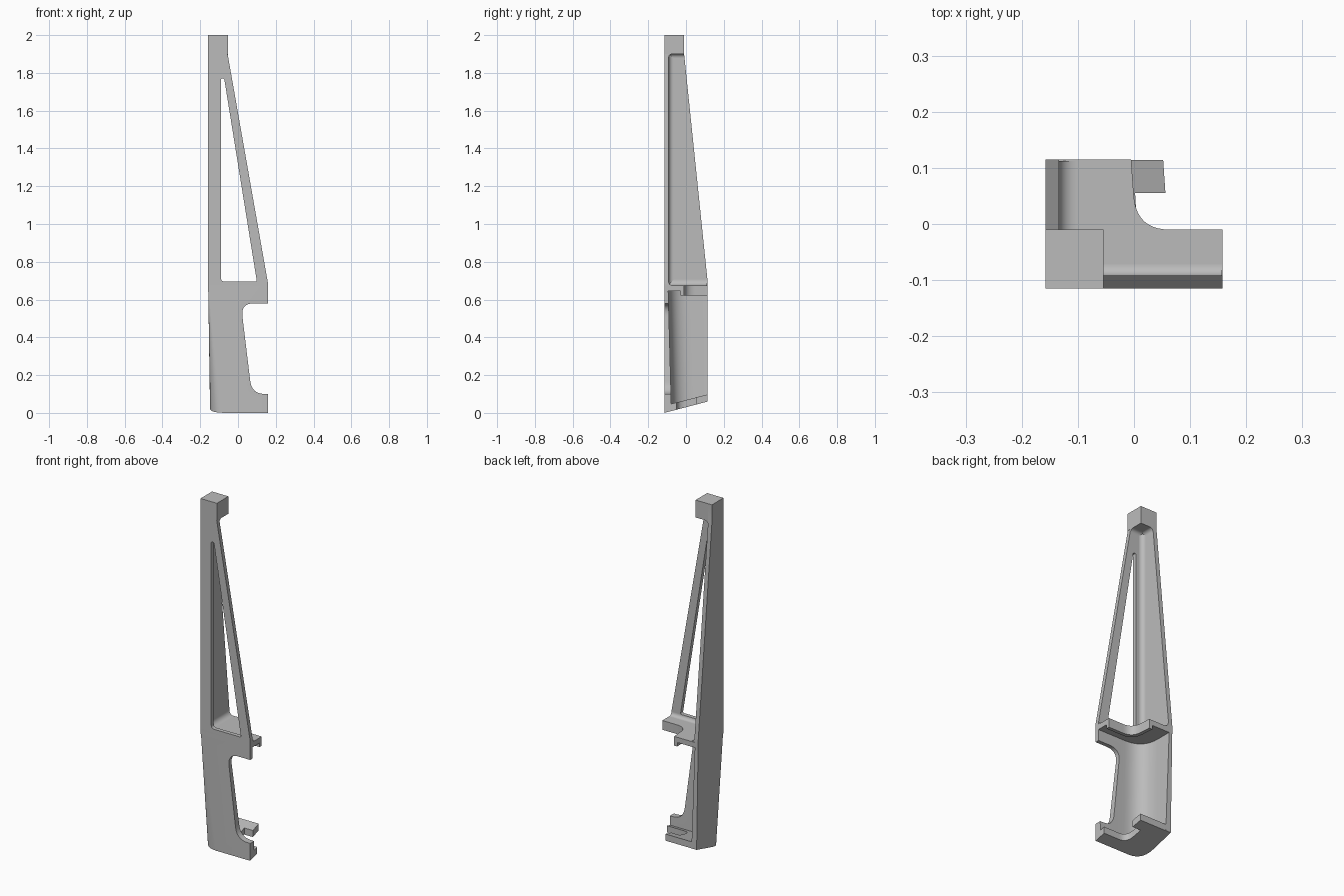
import bpy, bmesh, math
from mathutils import Vector

if "Cube" in bpy.data.objects:
    bpy.data.objects.remove(bpy.data.objects["Cube"])

grey = bpy.data.materials.new("plain_grey")
grey.use_nodes = True
grey.diffuse_color = (0.5, 0.5, 0.5, 1)
grey.node_tree.nodes["Principled BSDF"].inputs["Base Color"].default_value = (0.5, 0.5, 0.5, 1)

# Overall extents and plate faces
X, Y = 0.158, 0.115
IN_X, IN_Y = -0.134, -0.092
SHELF = 0.675
BLOCK = 1.9


def rounded(corners, steps=10):
    """Closed outline; each corner is (u, v) or (u, v, rounding length)."""
    out = []
    for i, c in enumerate(corners):
        p = Vector(c[:2])
        if len(c) == 2:
            out.append(p)
            continue
        a = Vector(corners[i - 1][:2]) - p
        b = Vector(corners[(i + 1) % len(corners)][:2]) - p
        a, b = p + a.normalized() * c[2], p + b.normalized() * c[2]
        for k in range(steps + 1):
            t = k / steps
            out.append(a * (1 - t) ** 2 + p * 2 * t * (1 - t) + b * t * t)
    return out


def loft(name, ring_a, ring_b):
    """Solid between two 3D rings with equal point counts."""
    bm = bmesh.new()
    a = [bm.verts.new(p) for p in ring_a]
    b = [bm.verts.new(p) for p in ring_b]
    n = len(a)
    bm.faces.new(a)
    bm.faces.new(b)
    for i in range(n):
        j = (i + 1) % n
        bm.faces.new((a[i], a[j], b[j], b[i]))
    bmesh.ops.recalc_face_normals(bm, faces=bm.faces)
    mesh = bpy.data.meshes.new(name)
    bm.to_mesh(mesh)
    bm.free()
    mesh.materials.append(grey)
    ob = bpy.data.objects.new(name, mesh)
    bpy.context.collection.objects.link(ob)
    return ob


def prism(name, outline, axis, lo, hi):
    """Extrude a 2D outline along an axis."""
    def place(p, d):
        return {"x": (d, p[0], p[1]), "y": (p[0], d, p[1]), "z": (p[0], p[1], d)}[axis]
    return loft(name, [place(p, lo) for p in outline], [place(p, hi) for p in outline])


def cove(name, corner, r, su, sv, axis, lo, hi):
    """Concave fillet strip filling an inside corner."""
    u, v = corner
    pts = [(u, v)]
    for k in range(9):
        a = math.radians(90 * k / 8)
        pts.append((u + su * r * (1 - math.sin(a)), v + sv * r * (1 - math.cos(a))))
    return prism(name, pts, axis, lo, hi)


def cut(ob, cutter):
    mod = ob.modifiers.new("opening", "BOOLEAN")
    mod.operation = "DIFFERENCE"
    mod.solver = "EXACT"
    mod.object = cutter
    bpy.context.view_layer.update()
    mesh = bpy.data.meshes.new_from_object(ob.evaluated_get(bpy.context.evaluated_depsgraph_get()))
    ob.modifiers.clear()
    ob.data = mesh
    bpy.data.objects.remove(cutter)


def bottom(y):
    """Height of the sloping underside."""
    return 0.06 * (y + Y) / (2 * Y)


# Upper front plate with its tall triangular window
front = prism("front_plate", [(-X, SHELF), (X, SHELF), (X, 0.69), (-0.055, BLOCK),
                              (-0.055, 2), (-X, 2)], "y", -Y, IN_Y)
cut(front, prism("window_cutter", rounded([(-0.09, 0.695, 0.02), (0.1, 0.695, 0.01),
                                           (-0.073, 1.77, 0.008), (-0.09, 1.77, 0.008)]),
                 "y", -0.2, 0))

# Upper side plate and the square top block
prism("side_plate", [(-Y, SHELF), (Y, SHELF), (Y, 0.69), (-0.01, BLOCK), (-0.01, 2), (-Y, 2)],
      "x", -X, IN_X)
prism("top_block", [(-X, -Y), (-0.054, -Y), (-0.054, -0.01), (-X, -0.01)], "z", BLOCK, 2)

# Lower corner wall: sharp outside at the top, rounded at the foot
def wall_ring(ox, r_out, ix, iy):
    return rounded([(X, -Y), (ox, -Y, r_out), (ox, Y), (ix, Y), (ix, iy, 0.12), (X, iy)])

top_ring = [(p.x, p.y, SHELF) for p in wall_ring(-X, 0.002, -0.138, -0.095)]
low_ring = [(p.x, p.y, bottom(p.y)) for p in wall_ring(-0.148, 0.09, -0.115, -0.077)]
wall = loft("lower_wall", top_ring, low_ring)
cut(wall, prism("notch_cutter", rounded([(0.2, 0.58), (0.015, 0.58, 0.07),
                                         (0.073, 0.1, 0.07), (0.2, 0.1)]), "y", -0.2, 0))

# Shelf with a scooped inner corner and a downward lip along that edge
prism("shelf", rounded([(-X, -Y), (X, -Y), (X, -0.01), (0.004, -0.01, 0.06),
                        (-0.005, Y), (-X, Y)]), "z", 0.645, SHELF)
prism("shelf_lip", rounded([(X, -0.01), (0.004, -0.01, 0.06), (-0.005, Y), (-0.025, Y),
                            (-0.016, -0.03, 0.07), (X, -0.03)]), "z", 0.622, 0.645)

# Sloping floor with a front arm and a hooked side arm
floor = rounded([(0.157, -0.114), (-0.147, -0.114, 0.09), (-0.147, 0.114), (0.052, 0.114),
                 (0.056, 0.055), (0.002, 0.055), (0.008, -0.05, 0.05), (0.157, -0.05)])
loft("floor", [(p.x, p.y, bottom(p.y)) for p in floor],
     [(p.x, p.y, bottom(p.y) + 0.038) for p in floor])

# Soft inside corners
cove("corner_cove", (IN_X, IN_Y), 0.025, 1, 1, "z", SHELF, BLOCK)
cove("shelf_front_cove", (IN_Y, SHELF), 0.02, 1, 1, "x", IN_X, 0.157)
cove("shelf_side_cove", (IN_X, SHELF), 0.03, 1, 1, "y", IN_Y, 0.112)
cove("block_front_cove", (IN_Y, BLOCK), 0.02, 1, -1, "x", IN_X, -0.054)
cove("block_side_cove", (IN_X, BLOCK), 0.02, 1, -1, "y", IN_Y, -0.01)

# Smooth the curves and keep the hard edges
for ob in bpy.context.scene.objects:
    if ob.type == "MESH":
        bpy.ops.object.select_all(action="DESELECT")
        ob.select_set(True)
        bpy.context.view_layer.objects.active = ob
        bpy.ops.object.shade_smooth_by_angle(angle=math.radians(30))
